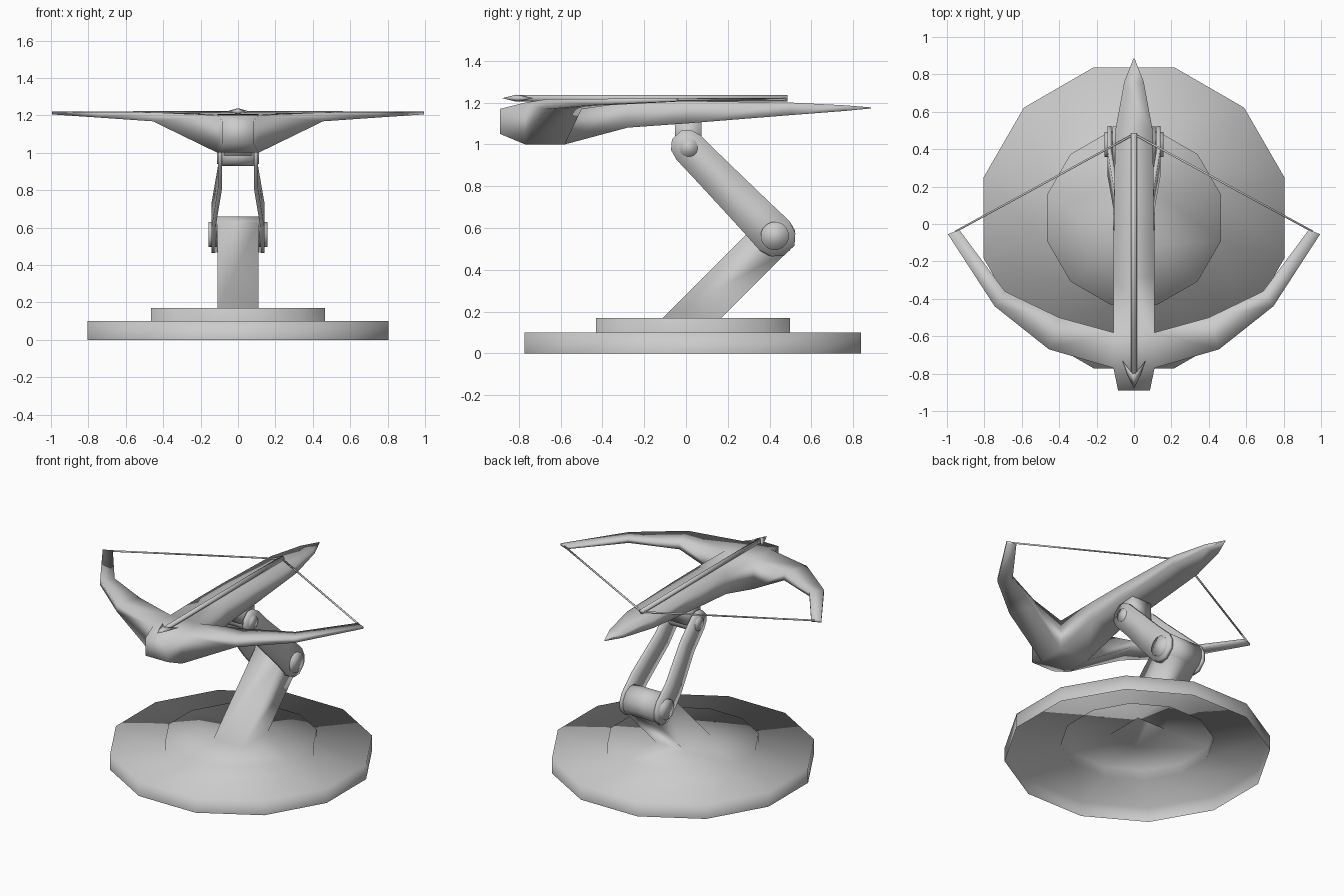
import bpy, bmesh, math
from mathutils import Vector

cube = bpy.data.objects.get("Cube")
if cube:
    bpy.data.objects.remove(cube, do_unlink=True)

GREY = (0.6, 0.6, 0.6, 1)
mat = bpy.data.materials.new("plain grey")
mat.use_nodes = True
mat.diffuse_color = GREY
mat.node_tree.nodes["Principled BSDF"].inputs["Base Color"].default_value = GREY


def finish(name, bm, recalc=True):
    if recalc:
        bmesh.ops.recalc_face_normals(bm, faces=bm.faces[:])
    for f in bm.faces:
        f.smooth = True
    me = bpy.data.meshes.new(name)
    bm.to_mesh(me)
    bm.free()
    me.materials.append(mat)
    ob = bpy.data.objects.new(name, me)
    bpy.context.collection.objects.link(ob)
    return ob


def skin(bm, loops):
    """Join consecutive vertex loops of equal length with quads."""
    for a, b in zip(loops, loops[1:]):
        n = len(a)
        for i in range(n):
            j = (i + 1) % n
            bm.faces.new((a[i], a[j], b[j], b[i]))


def loft(name, sections):
    bm = bmesh.new()
    loops = [[bm.verts.new(p) for p in s] for s in sections]
    skin(bm, loops)
    bm.faces.new(loops[0])
    bm.faces.new(loops[-1])
    return finish(name, bm)


def rod(name, a, b, r, sides=12):
    """Cylinder between two points."""
    a, b = Vector(a), Vector(b)
    rot = (b - a).to_track_quat('Z', 'Y')
    ring = [rot @ Vector((r * math.cos(t), r * math.sin(t), 0))
            for t in (2 * math.pi * (i + 0.5) / sides for i in range(sides))]
    return loft(name, [[a + p for p in ring], [b + p for p in ring]])


# Stepped base, open underneath, running into the hollow slanted lower arm
bm = bmesh.new()
rings = []
for r, z in ((0.833, 0), (0.833, 0.1), (0.481, 0.1), (0.481, 0.17)):
    rings.append([bm.verts.new((r * math.cos(math.radians(15 + 30 * i)),
                                0.033 + r * math.sin(math.radians(15 + 30 * i)), z))
                  for i in range(12)])
skin(bm, rings)
W = 0.11
foot, end = ([bm.verts.new(p) for p in
              ((W, y1, z1), (-W, y1, z1), (-W, y0, z0), (W, y0, z0))]
             for y0, z0, y1, z1 in ((-0.11, 0.17, 0.17, 0.17), (0.35, 0.63, 0.49, 0.49)))
top = rings[-1]
for i in range(12):
    j = (i + 1) % 12
    if i // 3 == j // 3:
        bm.faces.new((top[i], top[j], foot[i // 3]))
    else:
        bm.faces.new((top[i], top[j], foot[j // 3], foot[i // 3]))
skin(bm, [foot, end])
finish("base_and_lower_arm", bm)

# Pivot barrels and the neck under the stock
LOW = Vector((0, 0.425, 0.562))
HIGH = Vector((0, 0.012, 0.985))
rod("lower_barrel", LOW - Vector((0.115, 0, 0)), LOW + Vector((0.115, 0, 0)), 0.1)
rod("upper_axle", HIGH - Vector((0.09, 0, 0)), HIGH + Vector((0.09, 0, 0)), 0.058)
loft("neck", [[(-0.075, -0.052, z), (0.075, -0.052, z), (0.075, 0.075, z), (-0.075, 0.075, z)]
              for z in (0.985, 1.12)])

# Cranked links with round pivot caps: distance along link, half width, inner x
along = (LOW - HIGH).normalized()
across = Vector((0, -along.z, along.y))
ROWS = [(-0.083, 0.03, 0.085), (-0.05, 0.068, 0.085), (0, 0.082, 0.085), (0.16, 0.085, 0.085),
        (0.45, 0.094, 0.12), (0.59, 0.1, 0.12), (0.65, 0.08, 0.12), (0.69, 0.035, 0.12)]
for side, word in ((1, "left"), (-1, "right")):
    sections = []
    for t, w, x in ROWS:
        c = HIGH + along * t
        sections.append([c + across * (w * s) + Vector((side * (x + d), 0, 0))
                         for s, d in ((-1, 0), (1, 0), (1, 0.022), (-1, 0.022))])
    loft(word + "_link", sections)
    for nm, p, r, x in (("lower", LOW, 0.068, 0.158), ("upper", HIGH, 0.045, 0.113)):
        rod(f"{word}_{nm}_cap", p + Vector((side * (x - 0.05), 0, 0)),
            p + Vector((side * x, 0, 0)), r, 16)

# Stock with the two bow limbs grown out of its sides: y, half width, bottom, top
STOCK = [(-0.89, 0.085, 1.05, 1.17), (-0.77, 0.11, 1.0, 1.2), (-0.58, 0.11, 1.0, 1.205),
         (-0.28, 0.11, 1.08, 1.208), (0.0, 0.108, 1.1, 1.208), (0.5, 0.1, 1.14, 1.2),
         (0.76, 0.052, 1.16, 1.187), (0.885, 0.003, 1.172, 1.177)]
# Limb stations: front x, y, rear x, y, bottom, top
LIMB = [(0.455, -0.67, 0.4, -0.5, 1.168, 1.216), (0.745, -0.44, 0.69, -0.36, 1.188, 1.218),
        (0.995, -0.055, 0.935, -0.03, 1.205, 1.22)]
bm = bmesh.new()
loops = [[bm.verts.new(p) for p in ((-w, y, b), (w, y, b), (w, y, t), (-w, y, t))]
         for y, w, b, t in STOCK]
skin(bm, loops)
bm.faces.new(loops[0])
bm.faces.new(loops[-1])
front, rear = loops[1], loops[2]
for side, lo, hi in ((1, 1, 2), (-1, 0, 3)):
    root = [front[lo], rear[lo], rear[hi], front[hi]]
    bm.faces.remove(bm.faces.get(root))
    stations = [root] + [[bm.verts.new(p) for p in
                          ((side * fx, fy, b), (side * rx, ry, b), (side * rx, ry, t), (side * fx, fy, t))]
                         for fx, fy, rx, ry, b, t in LIMB]
    skin(bm, stations)
    bm.faces.new(stations[-1])
finish("stock_and_bow", bm)

# Bowstring
for side, word in ((1, "left"), (-1, "right")):
    rod(word + "_string", (side * 0.955, -0.04, 1.215), (0, 0.48, 1.217), 0.006, 6)

# Bolt shaft and barbed head
rod("bolt_shaft", (0, -0.8, 1.221), (0, 0.485, 1.221), 0.016, 8)
bm = bmesh.new()
outline = [(0, -0.88), (0.03, -0.82), (0.062, -0.73), (0.02, -0.79)]
outline += [(-x, y) for x, y in outline[:0:-1]]
rim = [bm.verts.new((x, y, 1.221)) for x, y in outline]
for z in (1.238, 1.204):
    mid = bm.verts.new((0, -0.81, z))
    for i in range(len(rim)):
        bm.faces.new((rim[i], rim[(i + 1) % len(rim)], mid))
finish("bolt_head", bm)
